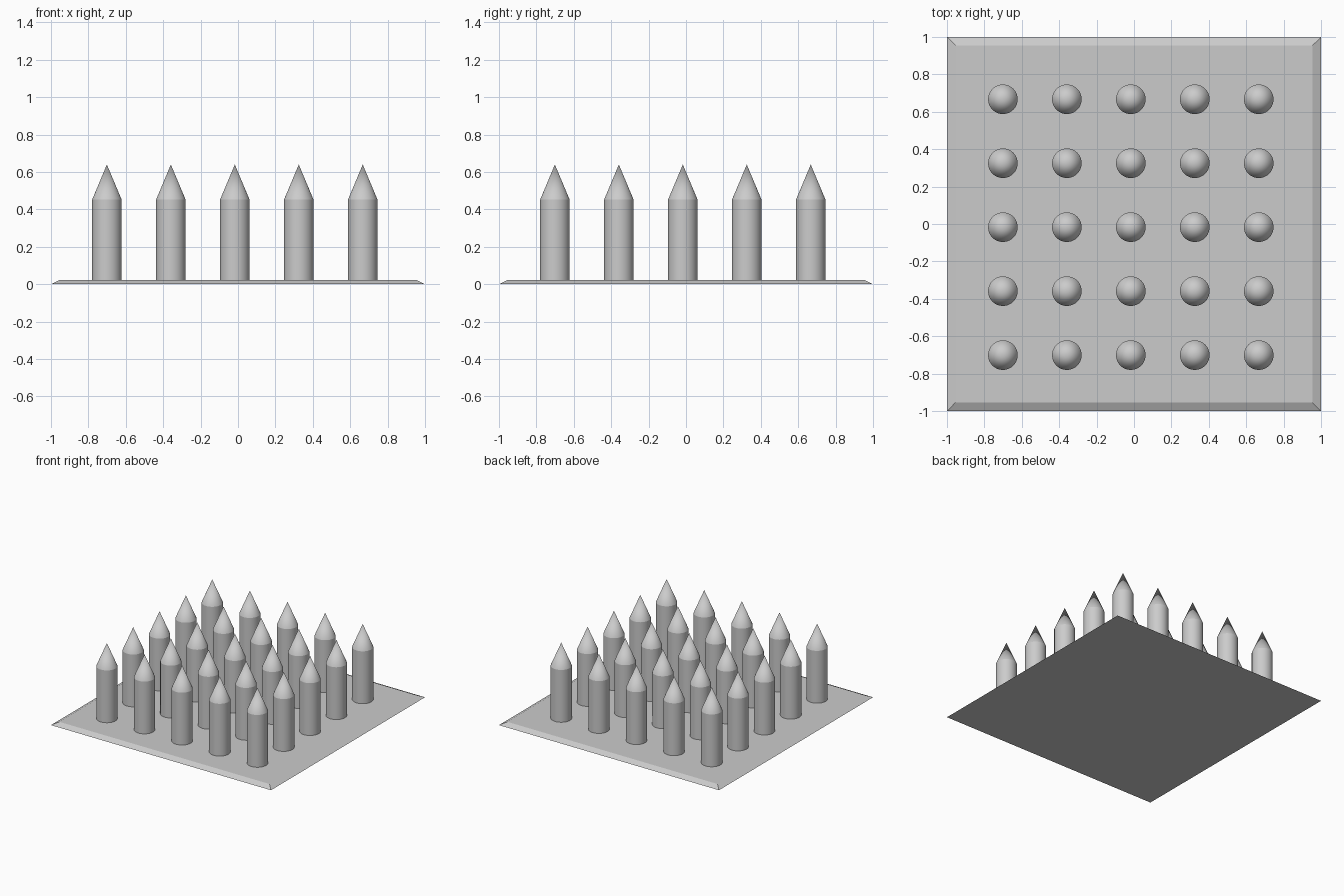
import bpy, bmesh, math

if "Cube" in bpy.data.objects:
    bpy.data.objects.remove(bpy.data.objects["Cube"])

BASE_TOP = 0.022
RADIUS, SHOULDER, TIP = 0.079, 0.452, 0.64
START, STEP, COUNT = -0.701, 0.342, 5


def mesh_object(name, bm):
    bmesh.ops.recalc_face_normals(bm, faces=bm.faces)
    mesh = bpy.data.meshes.new(name)
    bm.to_mesh(mesh)
    bm.free()
    obj = bpy.data.objects.new(name, mesh)
    bpy.context.collection.objects.link(obj)
    return obj


# Thin square base plate with sloped edges
bm = bmesh.new()
bmesh.ops.create_cube(bm, size=2)
for v in bm.verts:
    top = v.co.z > 0
    v.co.z = BASE_TOP if top else 0
    if top:
        v.co.x *= 0.955
        v.co.y *= 0.955
mesh_object("base_plate", bm)

# Pointed spike: round shaft with a conical tip, foot slightly sunk in the plate
bm = bmesh.new()
foot = BASE_TOP - 0.01
profile = [(0, foot), (RADIUS, foot), (RADIUS, SHOULDER), (0, TIP)]
verts = [bm.verts.new((r, 0, z)) for r, z in profile]
edges = [bm.edges.new(pair) for pair in zip(verts, verts[1:])]
bmesh.ops.spin(bm, geom=verts + edges, cent=(0, 0, 0), axis=(0, 0, 1),
               angle=math.tau, steps=64)
bmesh.ops.remove_doubles(bm, verts=bm.verts, dist=1e-5)
spike = mesh_object("spike", bm)
bpy.context.view_layer.objects.active = spike
spike.select_set(True)
bpy.ops.object.shade_smooth_by_angle(angle=math.radians(20))

# Five by five grid of spikes sharing one mesh
for i in range(COUNT):
    for j in range(COUNT):
        obj = spike if i == j == 0 else spike.copy()
        if obj is not spike:
            bpy.context.collection.objects.link(obj)
        obj.name = f"spike_{i + 1}_{j + 1}"
        obj.location = (START + i * STEP, START + j * STEP, 0)
